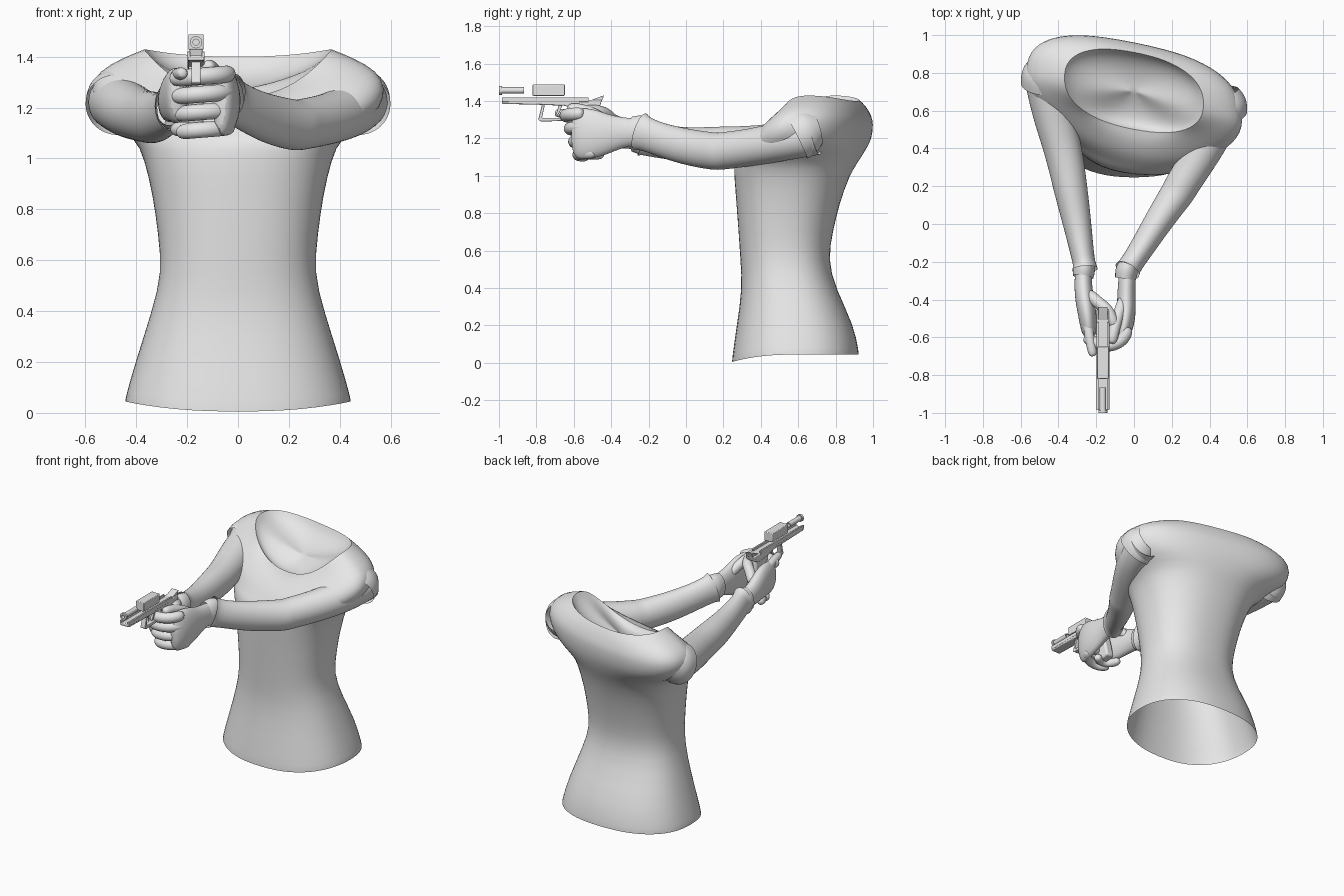
import bpy, bmesh, math
from mathutils import Vector

default_cube = bpy.data.objects.get("Cube")
if default_cube:
    bpy.data.objects.remove(default_cube)

# Single plain material
grey = bpy.data.materials.new("plain_grey")
grey.use_nodes = True
grey.diffuse_color = (0.8, 0.8, 0.8, 1)
grey.node_tree.nodes["Principled BSDF"].inputs["Base Color"].default_value = grey.diffuse_color


def finish(name, bm, subdivide=0, bevel=0.0):
    bmesh.ops.recalc_face_normals(bm, faces=bm.faces)
    mesh = bpy.data.meshes.new(name)
    bm.to_mesh(mesh)
    bm.free()
    mesh.materials.append(grey)
    obj = bpy.data.objects.new(name, mesh)
    bpy.context.collection.objects.link(obj)
    if subdivide:
        modifier = obj.modifiers.new("smooth_surface", "SUBSURF")
        modifier.levels = modifier.render_levels = subdivide
    if bevel:
        modifier = obj.modifiers.new("soft_edges", "BEVEL")
        modifier.width, modifier.segments = bevel, 2
    bpy.ops.object.select_all(action="DESELECT")
    obj.select_set(True)
    bpy.context.view_layer.objects.active = obj
    bpy.ops.object.shade_smooth_by_angle(angle=math.radians(50))
    return obj


def skin_rings(name, rings, start_cap=False, end_cap=False, subdivide=2):
    bm = bmesh.new()
    loops = [[bm.verts.new(p) for p in ring] for ring in rings]
    for low, high in zip(loops, loops[1:]):
        for i in range(len(low)):
            j = (i + 1) % len(low)
            bm.faces.new((low[i], low[j], high[j], high[i]))
    if start_cap:
        bm.faces.new(loops[0])
    if end_cap:
        bm.faces.new(loops[-1])
    return finish(name, bm, subdivide)


def tube(name, path, capped=False, sides=12):
    """Each path entry holds x, y, z, half width, half height."""
    centres = [Vector(p[:3]) for p in path]
    rings = []
    for i, (c, p) in enumerate(zip(centres, path)):
        along = centres[min(i + 1, len(path) - 1)] - centres[max(i - 1, 0)]
        across = along.cross(Vector((0, 0, 1))).normalized()
        up = across.cross(along).normalized()
        angles = [math.tau * k / sides for k in range(sides)]
        rings.append([c + 1.04 * (across * p[3] * math.cos(a) + up * p[4] * math.sin(a))
                      for a in angles])
    return skin_rings(name, rings, capped, capped)


def finger(name, points, radius):
    path = [(*p, radius, radius) for p in points]
    # Short tapered tip
    end, before = Vector(points[-1]), Vector(points[-2])
    tip = end + (end - before).normalized() * radius * 0.8
    path.append((*tip, radius * 0.6, radius * 0.6))
    return tube(name, path, True, 8)


def box(name, low, high, bevel=0.004):
    bm = bmesh.new()
    bmesh.ops.create_cube(bm, size=1)
    for v in bm.verts:
        v.co = [a + (b - a) * (t + 0.5) for a, b, t in zip(low, high, v.co)]
    return finish(name, bm, 0, bevel)


def extrude_side(name, outline, x, width, bevel=0.005):
    """Side outline in y, z, extruded across x."""
    bm = bmesh.new()
    face = bm.faces.new([bm.verts.new((x - width / 2, y, z)) for y, z in outline])
    moved = bmesh.ops.extrude_face_region(bm, geom=[face])["geom"]
    bmesh.ops.translate(bm, vec=(width, 0, 0),
                        verts=[v for v in moved if isinstance(v, bmesh.types.BMVert)])
    return finish(name, bm, 0, bevel)


# Shirt body: height, half width, front y, back y, twist, front dip
sections = [
    (.045, .445, .245, .925, 0, .04), (.06, .445, .245, .925, 0, .035),
    (.2, .405, .27, .90, 0, 0), (.4, .34, .30, .80, 0, 0),
    (.55, .30, .29, .76, 0, 0), (.7, .315, .28, .785, .03, 0),
    (.85, .335, .27, .82, .06, 0), (1, .37, .26, .87, .1, 0),
    (1.08, .405, .265, .915, .15, .02), (1.14, .50, .285, .94, .18, .05),
    (1.2, .565, .31, .96, .2, .08), (1.28, .585, .35, .965, .2, .11),
    (1.345, .55, .40, .955, .2, .14), (1.395, .46, .45, .935, .2, .165),
    (1.43, .37, .5, .91, .19, .19)]
rings = []
for z, half, front, back, twist, dip in sections:
    ring = []
    shoulder = 1.1 < z < 1.4
    for k in range(32):
        c, s = math.cos(math.tau * k / 32), math.sin(math.tau * k / 32)
        # Shoulders are full behind and slim in front
        power = (0.75 if s > 0 else 1.1) if shoulder else 0.85
        x = half * math.copysign(abs(c) ** power, c)
        y = (front + back) / 2 + (back - front) / 2 * math.copysign(abs(s) ** power, s)
        rear = 0.03 if z > 1.3 else 0
        drop = dip * max(-s, 0) ** 2 + rear * max(s, 0) ** 2
        ring.append((x, y - twist * x, z - drop))
    rings.append(ring)
skin_rings("shirt_body", rings, subdivide=1)

# Recessed surface inside the neckline
neckline = [Vector(p) for p in rings[-1]]
middle = sum(neckline, Vector()) / len(neckline)
lining = [[p.lerp(middle, inward) - Vector((0, 0, sink)) for p in neckline]
          for inward, sink in ((0, 0), (.08, .035), (.3, .075), (.65, .1), (.95, .105))]
skin_rings("neckline_lining", lining, end_cap=True, subdivide=1)

# Sleeve caps at the shoulders
tube("left_sleeve_cap", [(.465, .70, 1.255, .09, .09), (.475, .65, 1.24, .125, .132),
                         (.478, .59, 1.21, .122, .132)])
tube("right_sleeve_cap", [(-.46, .85, 1.255, .09, .09), (-.474, .80, 1.24, .125, .132),
                          (-.478, .74, 1.21, .122, .132)])

# Arms, ending in open cuffs
tube("left_arm", [(.48, .69, 1.225, .11, .115), (.445, .52, 1.185, .105, .105),
                  (.34, .34, 1.15, .095, .10), (.255, .21, 1.135, .092, .10),
                  (.235, .17, 1.13, .09, .10), (.20, .12, 1.135, .085, .10),
                  (.12, 0, 1.155, .075, .097), (.04, -.13, 1.19, .065, .09),
                  (-.02, -.22, 1.225, .06, .09), (-.035, -.245, 1.235, .07, .105)])
tube("right_arm", [(-.48, .82, 1.225, .11, .115), (-.435, .6, 1.19, .11, .11),
                   (-.37, .38, 1.165, .10, .10), (-.335, .18, 1.16, .09, .105),
                   (-.30, 0, 1.165, .075, .09), (-.27, -.18, 1.19, .06, .09),
                   (-.262, -.215, 1.2, .06, .09), (-.26, -.24, 1.205, .068, .10)])

# Wrist bands
tube("left_wrist_band", [(-.03, -.22, 1.232, .055, .088), (-.04, -.25, 1.236, .062, .09),
                         (-.045, -.29, 1.236, .055, .08)])
tube("right_wrist_band", [(-.263, -.21, 1.2, .055, .088), (-.265, -.25, 1.206, .06, .09),
                          (-.27, -.28, 1.21, .055, .08)])

# Palms
tube("left_palm", [(-.03, -.2, 1.23, .045, .07), (-.04, -.32, 1.235, .045, .075),
                   (-.04, -.40, 1.225, .05, .1), (-.04, -.48, 1.225, .05, .13),
                   (-.05, -.56, 1.225, .045, .14), (-.08, -.61, 1.225, .035, .125)], True)
tube("right_palm", [(-.265, -.18, 1.2, .045, .065), (-.27, -.30, 1.215, .045, .07),
                    (-.265, -.38, 1.235, .05, .09), (-.25, -.46, 1.25, .05, .11),
                    (-.24, -.54, 1.245, .045, .11), (-.235, -.6, 1.24, .035, .09)], True)

# Stacked fingers wrapping the grip
for i, label in enumerate(("index", "middle", "ring", "little")):
    z = 1.325 - 0.07 * i
    back = 0.022 * i
    reach = 0.008 * i
    finger("left_" + label + "_finger",
           [(-.03, -.54 + back, z + .01), (-.05, -.61 + back, z + .005),
            (-.11, -.645 + back, z), (-.18, -.645 + back, z - .005),
            (-.24 + reach, -.61 + back, z - .01)], .036 - .001 * i)
    if i:
        finger("right_" + label + "_finger",
               [(-.25, -.50 + back, z), (-.23, -.575 + back, z),
                (-.17, -.60 + back, z), (-.12, -.57 + back, z)], .03)
finger("right_index_finger", [(-.25, -.48, 1.31), (-.24, -.58, 1.33), (-.22, -.68, 1.335)], .027)

# Thumbs and the web behind the grip
finger("left_thumb", [(-.05, -.38, 1.26), (-.075, -.46, 1.32), (-.105, -.55, 1.355),
                      (-.115, -.61, 1.36)], .032)
finger("right_thumb", [(-.25, -.36, 1.26), (-.20, -.41, 1.32), (-.14, -.45, 1.345),
                       (-.11, -.52, 1.35)], .034)

# Pistol: frame channel, rails, grip, guard, trigger
GUN = -.165
extrude_side("pistol_frame", [(-.985, 1.385), (-.985, 1.405), (-.45, 1.405), (-.46, 1.37),
                              (-.5, 1.35), (-.6, 1.36), (-.65, 1.375), (-.78, 1.38)], GUN, .066)
for side, label in ((-1, "right"), (1, "left")):
    edge = GUN + side * .028
    box(label + "_frame_rail", (edge - .006, -.985, 1.395), (edge + .006, -.52, 1.42), .002)
extrude_side("pistol_grip", [(-.61, 1.37), (-.47, 1.37), (-.475, 1.3), (-.43, 1.12),
                             (-.56, 1.10), (-.59, 1.2)], GUN, .06, .012)
extrude_side("rear_tang", [(-.52, 1.40), (-.45, 1.40), (-.438, 1.43), (-.455, 1.425)], GUN, .05, .002)
guard = [(-.60, 1.375), (-.62, 1.295), (-.775, 1.29), (-.79, 1.30), (-.77, 1.38)]
inner = [(-.755, 1.38), (-.77, 1.31), (-.635, 1.31), (-.615, 1.375)]
extrude_side("trigger_guard", guard + inner, GUN, .035, .003)
extrude_side("trigger", [(-.68, 1.38), (-.66, 1.38), (-.675, 1.34), (-.695, 1.315),
                         (-.70, 1.32), (-.69, 1.345)], GUN, .018, .002)

# Floating chamber block and barrel
box("chamber_block", (GUN - .03, -.82, 1.428), (GUN + .03, -.648, 1.488), .004)


def barrel_ring(radius, y):
    return [(GUN + radius * math.cos(math.tau * k / 20), y,
             1.457 + radius * math.sin(math.tau * k / 20)) for k in range(20)]


skin_rings("barrel", [barrel_ring(r, y) for r, y in (
    (.017, -.865), (.017, -.985), (.024, -.985), (.024, -1), (.012, -1), (.012, -.865),
    (.017, -.865))], subdivide=0)
